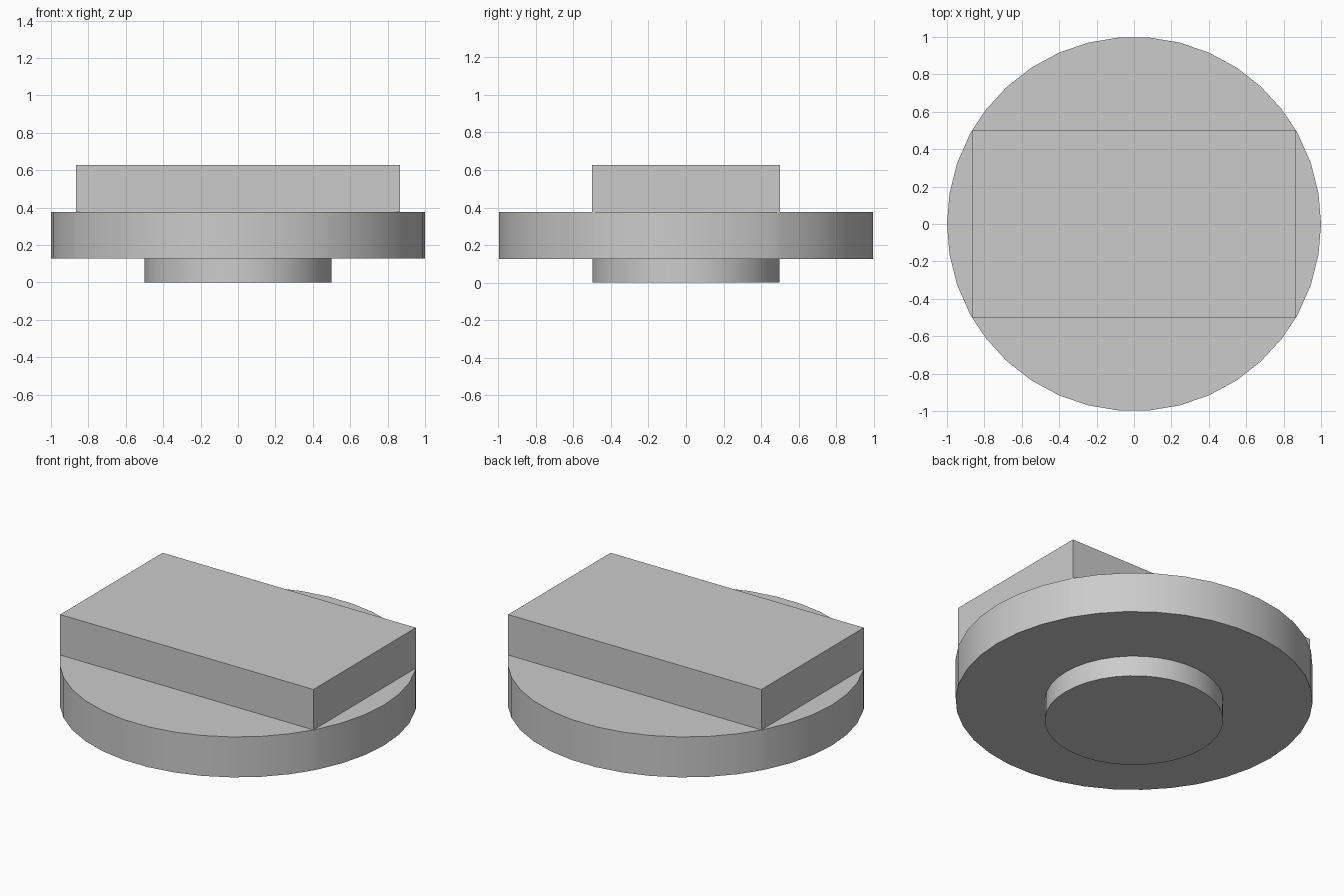
import bpy
import bmesh
from math import cos, sin, tau, pi, radians

cube = bpy.data.objects.get("Cube")
if cube:
    bpy.data.objects.remove(cube, do_unlink=True)

COLOR = (0.6, 0.6, 0.6, 1.0)
grey = bpy.data.materials.new("plain grey")
grey.use_nodes = True
grey.diffuse_color = COLOR
grey.node_tree.nodes["Principled BSDF"].inputs["Base Color"].default_value = COLOR

SIDES = 38
CORNERS = [pi / 6, pi * 5 / 6, pi * 7 / 6, pi * 11 / 6]


def circle(radius, extra=()):
    """Outline of a disc, with optional extra rim points."""
    angles = sorted([tau * i / SIDES for i in range(SIDES)] + list(extra))
    return [(radius * cos(a), radius * sin(a)) for a in angles]


def extrude(name, outline, bottom, top):
    """Upright prism from a closed outline."""
    bm = bmesh.new()
    base = bm.faces.new([bm.verts.new((x, y, bottom)) for x, y in outline])
    result = bmesh.ops.extrude_face_region(bm, geom=[base], use_keep_orig=True)
    verts = [v for v in result["geom"] if isinstance(v, bmesh.types.BMVert)]
    bmesh.ops.translate(bm, verts=verts, vec=(0, 0, top - bottom))
    bmesh.ops.recalc_face_normals(bm, faces=bm.faces)
    mesh = bpy.data.meshes.new(name)
    bm.to_mesh(mesh)
    bm.free()
    mesh.materials.append(grey)
    obj = bpy.data.objects.new(name, mesh)
    bpy.context.collection.objects.link(obj)
    bpy.ops.object.select_all(action="DESELECT")
    obj.select_set(True)
    bpy.context.view_layer.objects.active = obj
    bpy.ops.object.shade_smooth_by_angle(angle=radians(30))
    return obj


# Small round foot, wide disc, and a block whose corners meet the disc rim
extrude("foot_disc", circle(0.5), 0, 0.127)
extrude("main_disc", circle(1, CORNERS), 0.127, 0.377)
extrude("top_block", [(cos(a), sin(a)) for a in CORNERS], 0.377, 0.627)
